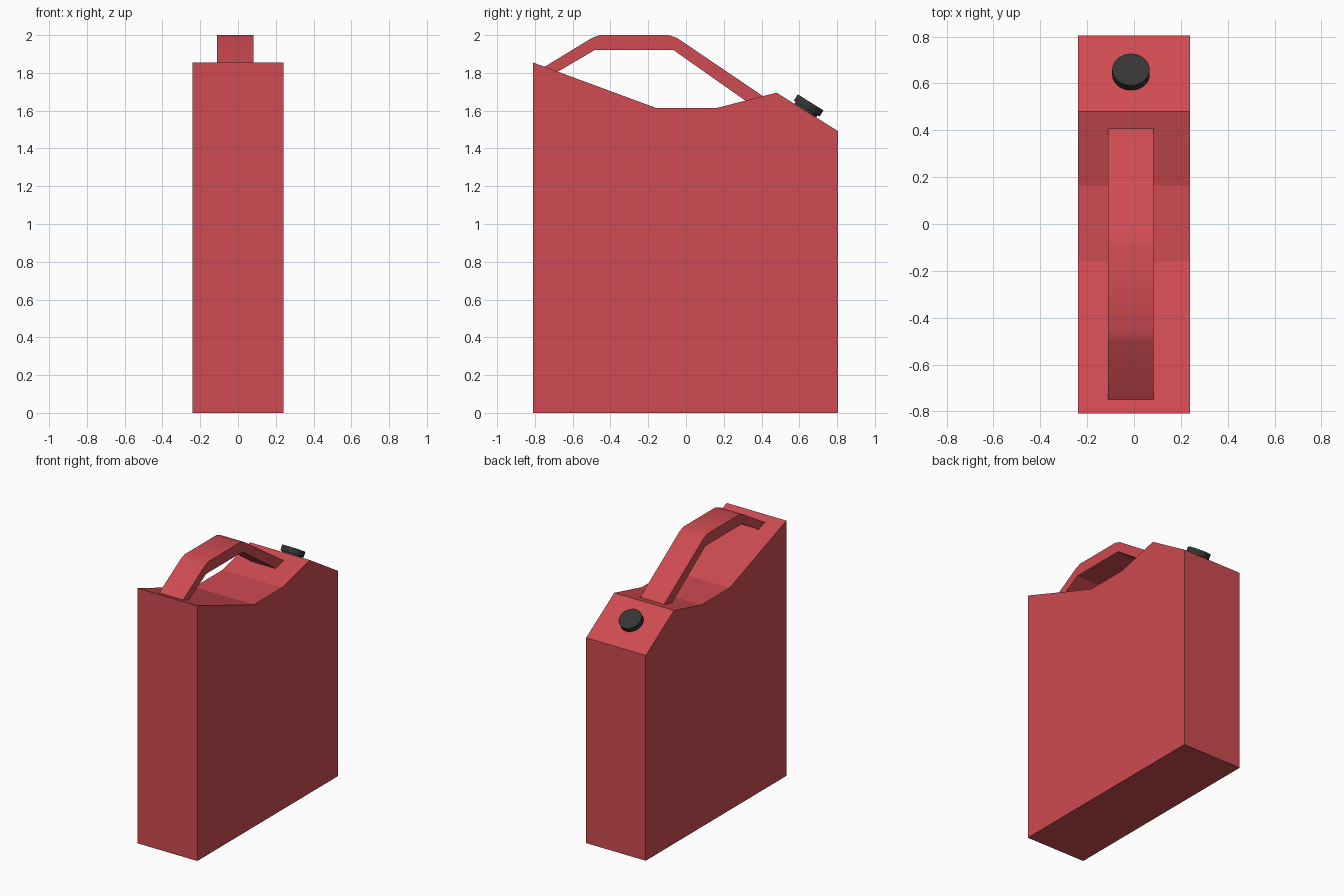
import bpy, bmesh, math
from mathutils import Vector, Matrix

if "Cube" in bpy.data.objects:
    bpy.data.objects.remove(bpy.data.objects["Cube"])


def material(name, rgb):
    m = bpy.data.materials.new(name)
    m.diffuse_color = (*rgb, 1)
    m.use_nodes = True
    m.node_tree.nodes["Principled BSDF"].inputs["Base Color"].default_value = m.diffuse_color
    return m


RED = material("red_paint", (0.62, 0.07, 0.085))
DARK = material("dark_cap", (0.035, 0.035, 0.035))


def finish(name, bm, mat):
    bmesh.ops.recalc_face_normals(bm, faces=bm.faces)
    mesh = bpy.data.meshes.new(name)
    bm.to_mesh(mesh)
    bm.free()
    mesh.materials.append(mat)
    obj = bpy.data.objects.new(name, mesh)
    bpy.context.collection.objects.link(obj)
    return obj


def smooth(obj, degrees):
    bpy.ops.object.select_all(action='DESELECT')
    obj.select_set(True)
    bpy.context.view_layer.objects.active = obj
    bpy.ops.object.shade_smooth_by_angle(angle=math.radians(degrees))


def extrude_profile(name, points, x0, x1, mat):
    """Extrude a (y, z) outline along x."""
    bm = bmesh.new()
    face = bm.faces.new([bm.verts.new((x0, y, z)) for y, z in points])
    new = bmesh.ops.extrude_face_region(bm, geom=[face])["geom"]
    verts = [v for v in new if isinstance(v, bmesh.types.BMVert)]
    bmesh.ops.translate(bm, verts=verts, vec=(x1 - x0, 0, 0))
    return finish(name, bm, mat)


# Can body with dipped top and sloped spout shoulder
extrude_profile("can_body", [
    (-0.81, 0), (0.805, 0), (0.805, 1.492), (0.48, 1.695),
    (0.165, 1.615), (-0.16, 1.615), (-0.81, 1.855)], -0.24, 0.24, RED)

# Carry handle, ends sunk into the body
handle = extrude_profile("handle", [
    (-0.78, 1.813), (-0.50, 1.984), (-0.458, 2.0), (-0.09, 2.0),
    (-0.046, 1.984), (0.44, 1.655), (0.35, 1.628), (-0.065, 1.92),
    (-0.485, 1.92), (-0.71, 1.788)], -0.11, 0.083, RED)
smooth(handle, 30)

# Cap and neck, perpendicular to the sloped shoulder
normal = Vector((0, 0.203, 0.325)).normalized()
seat = Vector((-0.013, 0.632, 1.60))
turn = normal.to_track_quat('Z', 'Y').to_matrix().to_4x4()


def disc(name, radius, low, high):
    bm = bmesh.new()
    place = Matrix.Translation(seat + normal * (low + high) / 2) @ turn
    bmesh.ops.create_cone(bm, cap_ends=True, segments=32, radius1=radius,
                          radius2=radius, depth=high - low, matrix=place)
    smooth(finish(name, bm, DARK), 30)


disc("cap_neck", 0.068, -0.02, 0.02)
disc("cap", 0.08, 0.013, 0.052)
